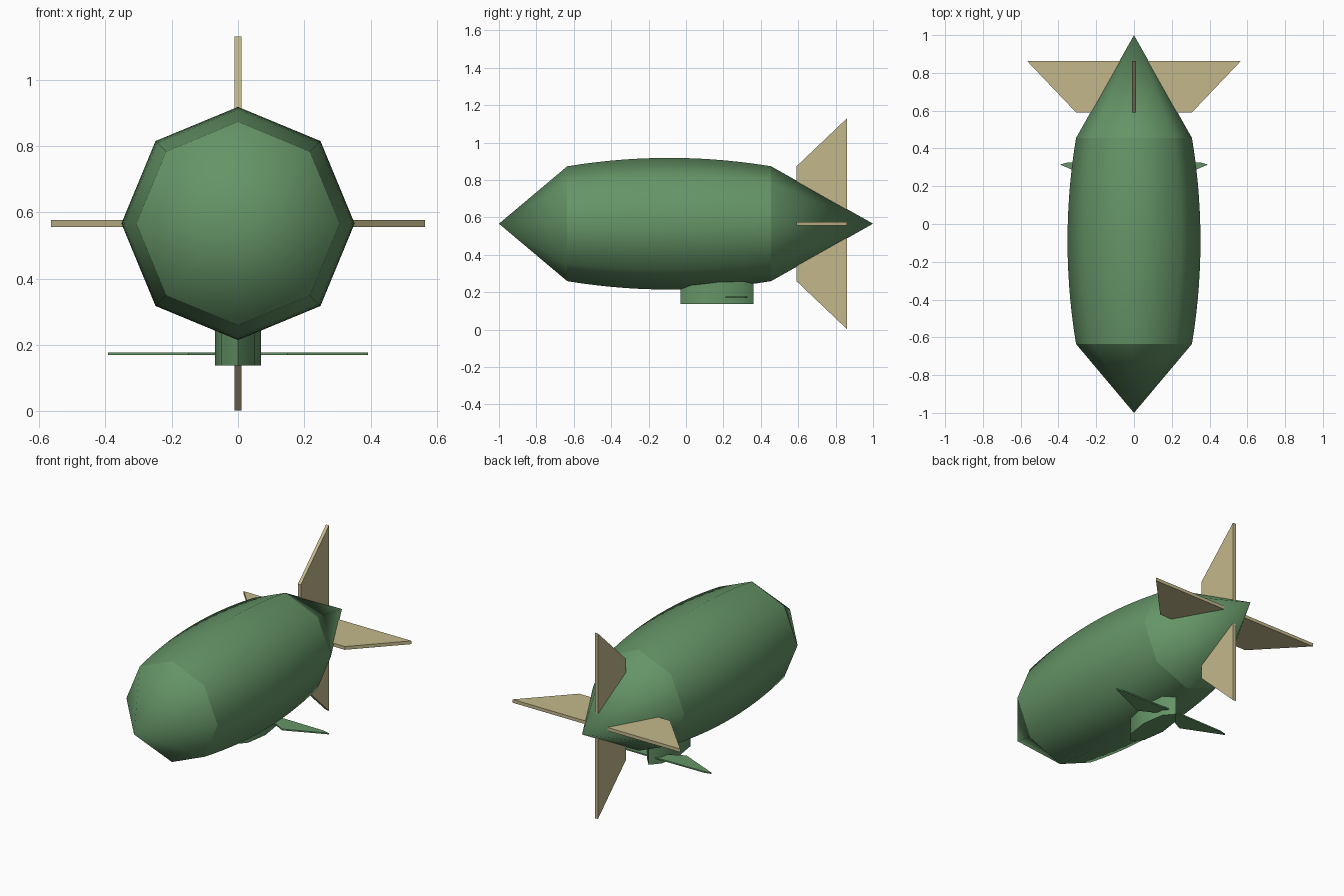
import bpy, bmesh, math
from mathutils import Matrix

if "Cube" in bpy.data.objects:
    bpy.data.objects.remove(bpy.data.objects["Cube"])

CZ = 0.566  # height of the hull axis


def material(name, color):
    m = bpy.data.materials.new(name)
    m.diffuse_color = (*color, 1)
    m.use_nodes = True
    m.node_tree.nodes["Principled BSDF"].inputs["Base Color"].default_value = m.diffuse_color
    return m


green = material("hull_green", (0.13, 0.30, 0.135))
tan = material("fin_tan", (0.55, 0.48, 0.26))


def finish(name, bm, mat):
    bmesh.ops.recalc_face_normals(bm, faces=bm.faces[:])
    me = bpy.data.meshes.new(name)
    bm.to_mesh(me)
    bm.free()
    me.materials.append(mat)
    ob = bpy.data.objects.new(name, me)
    bpy.context.collection.objects.link(ob)
    return ob


def prism(name, outline, axis, lo, hi, mat, matrix=Matrix()):
    """Extrude a 2D outline along z (axis 'z') or x (axis 'x')."""
    place = (lambda a, b, t: (a, b, t)) if axis == 'z' else (lambda a, b, t: (t, a, b))
    bm = bmesh.new()
    face = bm.faces.new([bm.verts.new(place(a, b, lo)) for a, b in outline])
    top = bmesh.ops.extrude_face_region(bm, geom=[face])
    verts = [g for g in top['geom'] if isinstance(g, bmesh.types.BMVert)]
    bmesh.ops.translate(bm, verts=verts, vec=place(0, 0, hi - lo))
    bmesh.ops.transform(bm, matrix=matrix, verts=bm.verts[:])
    return finish(name, bm, mat)


# Hull: eight-sided bulging body with a pointed nose and tail
y0, y1, steps = -0.635, 0.455, 14
rings = []
bm = bmesh.new()
for i in range(steps + 1):
    t = 2 * i / steps - 1
    y, r = y0 + (y1 - y0) * i / steps, 0.352 - 0.045 * t * t
    rings.append([bm.verts.new((r * math.cos(k * math.pi / 4), y,
                                CZ + r * math.sin(k * math.pi / 4))) for k in range(8)])
nose, tail = bm.verts.new((0, -1, CZ)), bm.verts.new((0, 1, CZ))
for k in range(8):
    n = (k + 1) % 8
    bm.faces.new((nose, rings[0][k], rings[0][n]))
    bm.faces.new((tail, rings[-1][n], rings[-1][k]))
    for a, b in zip(rings, rings[1:]):
        bm.faces.new((a[k], b[k], b[n], a[n]))
    for ring in (rings[0], rings[-1]):
        bm.edges.get((ring[k], ring[n])).smooth = False
for f in bm.faces:
    f.smooth = True
finish("hull", bm, green)

# Tail fins: four swept plates around the axis
fin = [(0.59, 0.02), (0.59, 0.306), (0.862, 0.565), (0.862, 0.02)]
for k, name in enumerate(("top_fin", "right_fin", "bottom_fin", "left_fin")):
    turn = Matrix.Translation((0, 0, CZ)) @ Matrix.Rotation(k * math.pi / 2, 4, 'Y')
    prism(name, fin, 'x', -0.01, 0.01, tan, turn)

# Gondola: stretched octagon hanging below the hull
plan = [(0.07 * math.cos(k * math.pi / 4), 0.165 + 0.195 * math.sin(k * math.pi / 4))
        for k in range(8)]
gondola = prism("gondola", plan, 'z', 0.137, 0.34, green)
bpy.context.view_layer.objects.active = gondola
gondola.select_set(True)
bpy.ops.object.shade_smooth_by_angle(angle=math.radians(40))

# Side blades on the gondola
blade = [(0.0, 0.29), (0.15, 0.21), (0.392, 0.315), (0.35, 0.326), (0.0, 0.33)]
for side, name in ((1, "right_blade"), (-1, "left_blade")):
    prism(name, [(side * x, y) for x, y in blade], 'z', 0.169, 0.177, green)
